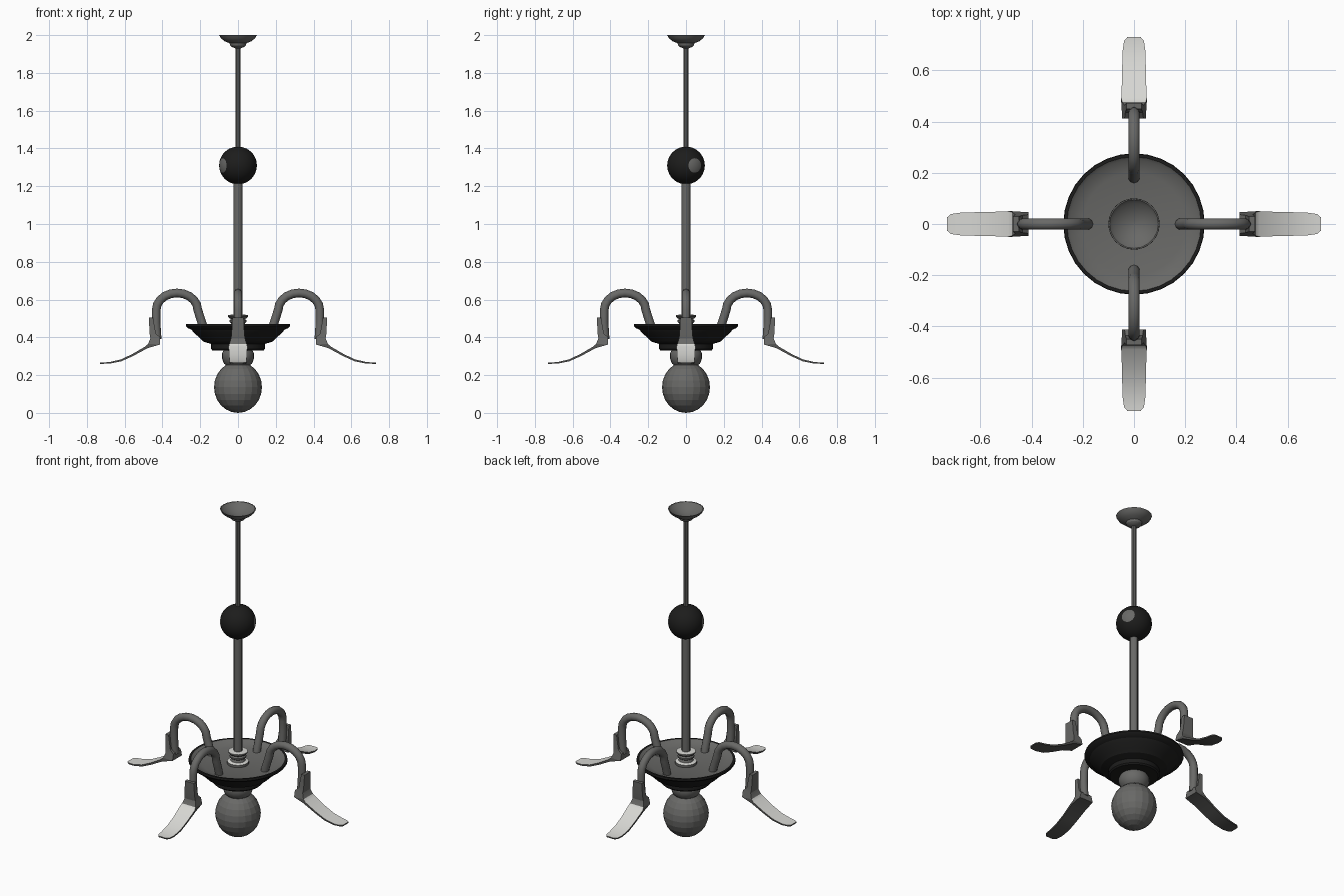
import bpy, bmesh, math
from mathutils import Vector, Matrix

if "Cube" in bpy.data.objects:
    bpy.data.objects.remove(bpy.data.objects["Cube"])


def material(name, v):
    m = bpy.data.materials.new(name)
    m.diffuse_color = (v, v, v * 0.96, 1)
    m.use_nodes = True
    m.node_tree.nodes["Principled BSDF"].inputs["Base Color"].default_value = m.diffuse_color
    return m


GREY = material("warm grey", 0.14)
BLACK = material("black", 0.012)
LIGHT = material("light grey", 0.68)
DARK = material("dark grey", 0.085)
MATS = [GREY, BLACK, LIGHT, DARK]


def finish(name, bm, angle=None):
    bmesh.ops.recalc_face_normals(bm, faces=bm.faces)
    me = bpy.data.meshes.new(name)
    bm.to_mesh(me)
    bm.free()
    for m in MATS:
        me.materials.append(m)
    ob = bpy.data.objects.new(name, me)
    bpy.context.collection.objects.link(ob)
    if angle:
        bpy.ops.object.select_all(action='DESELECT')
        ob.select_set(True)
        bpy.context.view_layer.objects.active = ob
        bpy.ops.object.shade_smooth_by_angle(angle=math.radians(angle))
    return ob


def loft(name, rings, rule=lambda i, j: 0, angle=None, rot=0.0):
    """Skin closed rings of points, cap both ends; rule(ring, side) gives the colour."""
    bm = bmesh.new()
    vs = [[bm.verts.new(p) for p in ring] for ring in rings]
    n = len(vs[0])
    for i in range(len(vs) - 1):
        for j in range(n):
            k = (j + 1) % n
            f = bm.faces.new((vs[i][j], vs[i][k], vs[i + 1][k], vs[i + 1][j]))
            f.material_index = rule(i, j)
    for i, ring in ((0, vs[0]), (len(vs) - 2, vs[-1])):
        f = bm.faces.new(ring)
        f.material_index = rule(i, 1)
    bm.transform(Matrix.Rotation(rot, 4, 'Z'))
    return finish(name, bm, angle)


def lathe(name, profile, sides=24, rule=lambda i, j: 0, angle=30):
    rings = [[(r * math.cos(a), r * math.sin(a), z)
              for a in (2 * math.pi * j / sides for j in range(sides))]
             for r, z in profile]
    return loft(name, rings, rule, angle)


# Ceiling canopy: a shallow hollow cup
lathe("canopy", [(.014, 1.93), (.035, 1.938), (.042, 1.945), (.045, 1.957), (.07, 1.967),
                 (.09, 1.983), (.1, 2.0), (.095, 2.0), (.082, 1.985), (.04, 1.965), (.01, 1.958)], 20)

# Hanging rods
lathe("upper_rod", [(.013, 1.39), (.013, 1.95)], 10)
lathe("lower_rod", [(.024, .45), (.024, 1.23)], 12)

# Black ball with two round grey discs on opposite sides
bm = bmesh.new()
bmesh.ops.create_uvsphere(bm, u_segments=24, v_segments=16, radius=.1)
for f in bm.faces:
    f.material_index = 0 if abs(f.calc_center_median().z) > .0915 else 1
bm.transform(Matrix.Translation((0, 0, 1.31)) @ Matrix.Rotation(math.radians(30), 4, 'Z')
             @ Matrix.Rotation(math.radians(90), 4, 'Y'))
finish("middle_ball", bm, 30)

# Dish: black stepped underside, grey hollow top
lathe("dish", [(.07, .33), (.135, .33), (.142, .338), (.142, .365), (.185, .378), (.2, .395),
               (.235, .425), (.245, .44), (.268, .45), (.276, .46), (.274, .47), (.262, .47),
               (.25, .46), (.2, .446), (.02, .44)],
      32, lambda i, j: 1 if i < 11 else 0)

# Turned collar on the dish, with pale upward rims
lathe("collar", [(.06, .438), (.06, .456), (.042, .462), (.036, .475), (.046, .482), (.046, .49),
                 (.036, .497), (.048, .503), (.054, .51), (.054, .518), (.024, .521)],
      20, lambda i, j: 2 if i in (1, 9) else 0)

# Neck and bottom ball
lathe("ball_neck", [(.05, .24), (.075, .262), (.085, .29), (.085, .315), (.075, .335)], 20)
bm = bmesh.new()
bmesh.ops.create_uvsphere(bm, u_segments=20, v_segments=12, radius=1)
bm.transform(Matrix.Translation((0, 0, .136)) @ Matrix.Diagonal((.127, .127, .136, 1)))
finish("bottom_ball", bm)

# Arm path in (radius, height): foot, half-round arch, straight drop
path = [(.18, .43), (.187, .465), (.2, .505)]
for k in range(11):
    a = math.pi * k / 10
    path.append((.323 - .11 * math.cos(a), .545 + .09 * math.sin(a)))
path += [(.434, .48), (.428, .39)]
arm_rings = []
for i, (r, z) in enumerate(path):
    p0, p1 = path[max(i - 1, 0)], path[min(i + 1, len(path) - 1)]
    t = Vector((p1[0] - p0[0], 0, p1[1] - p0[1])).normalized()
    n = Vector((-t.z, 0, t.x))
    arm_rings.append([Vector((r, 0, z)) + .023 * (n * math.cos(a) + Vector((0, 1, 0)) * math.sin(a))
                      for a in (math.pi * j / 5 for j in range(10))])

# Leaf stations: outer point, inner point, half width
stations = [(.472, .505, .45, .505, .03), (.468, .42, .435, .42, .034), (.464, .395, .412, .4, .037),
            (.476, .365, .412, .362, .046), (.49, .352, .478, .343, .05), (.56, .311, .556, .301, .047),
            (.62, .283, .618, .273, .046), (.68, .269, .679, .261, .044), (.715, .267, .715, .26, .039),
            (.73, .267, .73, .26, .026)]
leaf_rings = [[(ro, -w, zo), (ro, w, zo), (ri, w, zi), (ri, -w, zi)] for ro, zo, ri, zi, w in stations]

for k, side in enumerate(("right", "back", "left", "front")):
    loft(side + "_arm", arm_rings, angle=50, rot=k * math.pi / 2)
    # bracket and leaf in one sweep, pale on the leaf's upper face
    loft(side + "_leaf", leaf_rings,
         lambda i, j: 2 if (i >= 3 and j == 0) else (3 if i >= 3 else 0),
         angle=30, rot=k * math.pi / 2)
